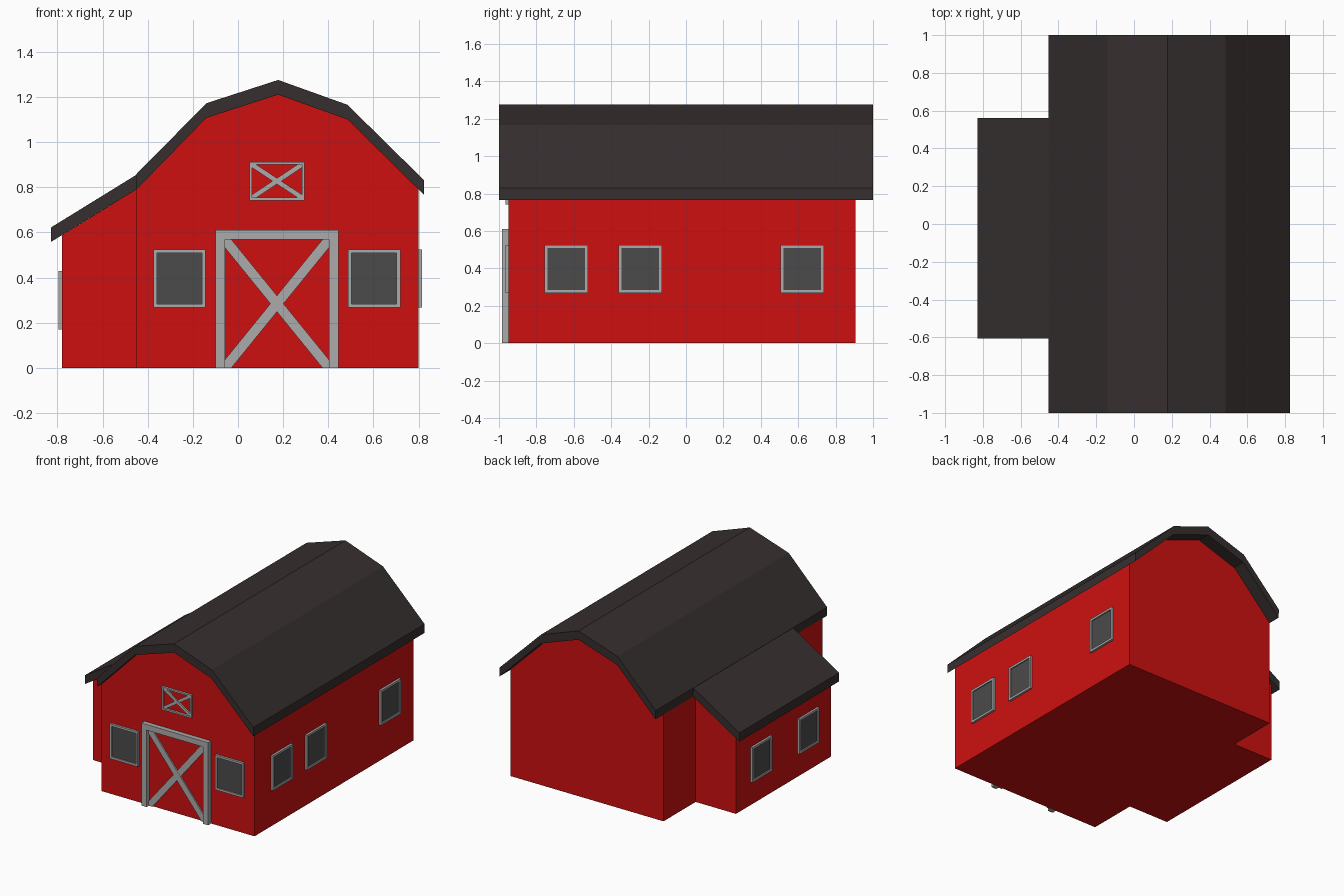
import bpy, bmesh, math
from mathutils import Matrix, Vector

if "Cube" in bpy.data.objects:
    bpy.data.objects.remove(bpy.data.objects["Cube"])


def material(name, r, g, b):
    m = bpy.data.materials.new(name)
    m.diffuse_color = (r, g, b, 1)
    m.use_nodes = True
    m.node_tree.nodes["Principled BSDF"].inputs["Base Color"].default_value = m.diffuse_color
    return m


RED = material("barn red", 0.62, 0.005, 0.005)
ROOF = material("dark roof", 0.037, 0.028, 0.028)
TRIM = material("grey trim", 0.41, 0.41, 0.41)
GLASS = material("dark glass", 0.07, 0.07, 0.07)


def prism(name, profiles, depth, mat, matrix=Matrix()):
    """Extrude closed (u, v) outlines by depth along local +w, then place them."""
    bm = bmesh.new()
    for pts in profiles:
        face = bm.faces.new([bm.verts.new((u, v, 0)) for u, v in pts])
        ext = bmesh.ops.extrude_face_region(bm, geom=[face])
        moved = [g for g in ext["geom"] if isinstance(g, bmesh.types.BMVert)]
        bmesh.ops.translate(bm, verts=moved, vec=(0, 0, depth))
    bmesh.ops.recalc_face_normals(bm, faces=bm.faces)
    bm.transform(matrix)
    me = bpy.data.meshes.new(name)
    bm.to_mesh(me)
    bm.free()
    me.materials.append(mat)
    ob = bpy.data.objects.new(name, me)
    bpy.context.collection.objects.link(ob)
    return ob


def wall_frame(origin, u, w):
    """Local u runs along the wall, v is up, w points out of the wall."""
    m = Matrix((Vector(u), Vector((0, 0, 1)), Vector(w))).transposed().to_4x4()
    m.translation = origin
    return m


FRONT = wall_frame((0, -0.95, 0), (1, 0, 0), (0, -1, 0))
RIGHT = wall_frame((0.80, 0, 0), (0, 1, 0), (1, 0, 0))
LEFT = wall_frame((-0.78, 0, 0), (0, -1, 0), (-1, 0, 0))


def across(y0, y1):
    """Frame for cross-sections in x, z with length from y0 to y1."""
    return wall_frame((0, y1, 0), (1, 0, 0), (0, -1, 0)), y1 - y0


def rect(u0, v0, u1, v1):
    return [(u0, v0), (u1, v0), (u1, v1), (u0, v1)]


def border(u0, v0, u1, v1, t, bottom=True):
    """Bars around an opening."""
    low = v0 + t if bottom else v0
    bars = [rect(u0, low, u0 + t, v1 - t), rect(u1 - t, low, u1, v1 - t),
            rect(u0, v1 - t, u1, v1)]
    return bars + ([rect(u0, v0, u1, v0 + t)] if bottom else [])


def brace(u0, v0, u1, v1, t):
    """Diagonal board clipped to the corners of its opening."""
    d = math.hypot(u1 - u0, v1 - v0)
    a = t / 2 * d / abs(v1 - v0) * (1 if u1 > u0 else -1)
    b = t / 2 * d / abs(u1 - u0)
    return [(u0, v0), (u0 + a, v0), (u1, v1 - b), (u1, v1), (u1 - a, v1), (u0, v0 + b)]


def window(name, frame, u0, v0, w=0.232, h=0.258):
    t = 0.016
    prism(name + "_frame", border(u0, v0, u0 + w, v0 + h, t), 0.016, TRIM, frame)
    prism(name + "_pane", [rect(u0 + t, v0 + t, u0 + w - t, v0 + h - t)], 0.008, GLASS, frame)


# Main barn walls with gambrel gables
eaves = [(-0.45, 0.79), (-0.14, 1.107), (0.178, 1.21), (0.485, 1.10), (0.80, 0.79)]
m, d = across(-0.95, 0.905)
prism("barn_walls", [[(0.80, 0), (-0.45, 0)] + eaves], d, RED, m)

# Gambrel roof slab
under = eaves[:-1] + [(0.825, 0.765)]
over = [(0.825, 0.83), (0.485, 1.165), (0.178, 1.275), (-0.14, 1.172), (-0.453, 0.855)]
m, d = across(-1, 1)
prism("main_roof", [under + over], d, ROOF, m)

# Lean-to on the left
m, d = across(-0.58, 0.53)
prism("lean_to_walls", [[(-0.78, 0), (-0.45, 0), (-0.45, 0.79), (-0.78, 0.587)]], d, RED, m)
m, d = across(-0.605, 0.56)
prism("lean_to_roof", [[(-0.828, 0.558), (-0.45, 0.79), (-0.45, 0.855), (-0.828, 0.622)]],
      d, ROOF, m)

# Windows
for i, u in enumerate((-0.375, 0.487)):
    window(f"front_window_{i + 1}", FRONT, u, 0.267)
for i, u in enumerate((-0.757, -0.36, 0.505)):
    window(f"right_window_{i + 1}", RIGHT, u, 0.267)
for i, u in enumerate((-0.36, 0.19)):
    window(f"lean_to_window_{i + 1}", LEFT, u, 0.17)

# Barn door frame and cross bracing
prism("door_frame", border(-0.10, 0, 0.445, 0.61, 0.042, bottom=False), 0.035, TRIM, FRONT)
prism("door_brace_rising", [brace(-0.058, 0, 0.403, 0.568, 0.045)], 0.009, TRIM, FRONT)
prism("door_brace_falling", [brace(0.403, 0, -0.058, 0.568, 0.045)], 0.010, TRIM, FRONT)

# Loft hatch
prism("loft_frame", border(0.05, 0.742, 0.295, 0.912, 0.012), 0.016, TRIM, FRONT)
prism("loft_brace_rising", [brace(0.062, 0.754, 0.283, 0.90, 0.022)], 0.009, TRIM, FRONT)
prism("loft_brace_falling", [brace(0.283, 0.754, 0.062, 0.90, 0.022)], 0.010, TRIM, FRONT)
